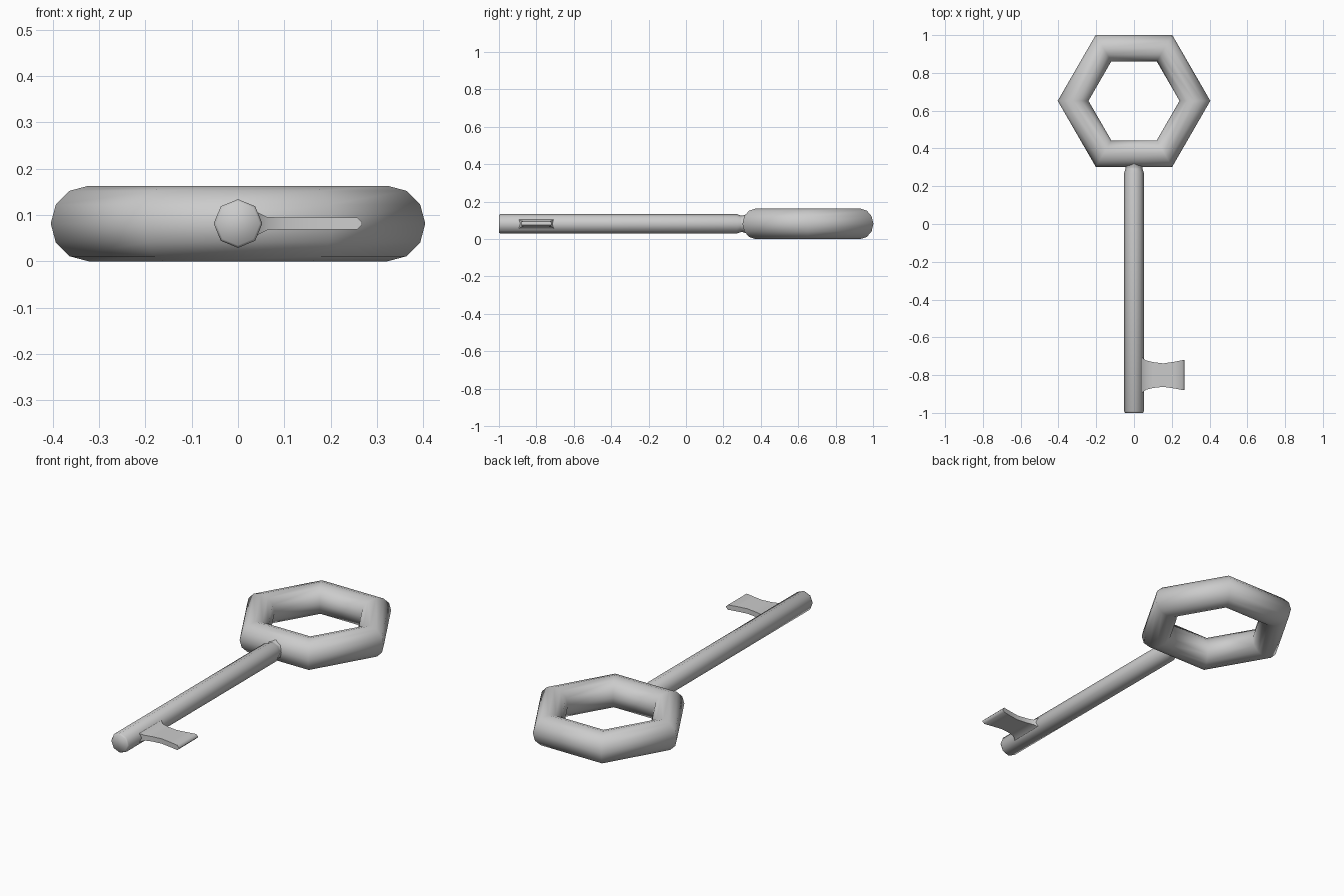
import bpy, bmesh
from math import sin, cos, tau, radians

if "Cube" in bpy.data.objects:
    bpy.data.objects.remove(bpy.data.objects["Cube"])

Z = 0.0815  # mid height of the key


def loft(name, rings, angle):
    """Skin a list of equal-length closed loops and cap both ends."""
    bm = bmesh.new()
    loops = [[bm.verts.new(p) for p in ring] for ring in rings]
    n = len(loops[0])
    for a, b in zip(loops, loops[1:]):
        for i in range(n):
            j = (i + 1) % n
            bm.faces.new((a[i], a[j], b[j], b[i]))
    bm.faces.new(loops[0])
    bm.faces.new(loops[-1])
    bmesh.ops.recalc_face_normals(bm, faces=bm.faces)
    mesh = bpy.data.meshes.new(name)
    bm.to_mesh(mesh)
    bm.free()
    obj = bpy.data.objects.new(name, mesh)
    bpy.context.collection.objects.link(obj)
    bpy.ops.object.select_all(action='DESELECT')
    obj.select_set(True)
    bpy.context.view_layer.objects.active = obj
    bpy.ops.object.shade_smooth_by_angle(angle=radians(angle))
    return obj


# Hexagonal handle ring
bpy.ops.mesh.primitive_torus_add(major_segments=6, minor_segments=12,
                                 major_radius=0.3225, minor_radius=0.0815,
                                 location=(0, 0.652, Z))
bpy.context.object.name = "handle_ring"
bpy.ops.object.shade_smooth()

# Eight-sided shaft with a softened tip and a slight neck at the ring
shaft = [(-1.0, 0.047), (-0.992, 0.0525), (0.27, 0.0525),
         (0.292, 0.045), (0.302, 0.044), (0.33, 0.054)]
loft("shaft", [[(r * cos(tau * i / 8), y, Z + r * sin(tau * i / 8))
                for i in range(8)] for y, r in shaft], 60)

# Waisted bit: x, lower y, upper y, half thickness
bit = [(0.035, -0.90, -0.70, 0.028), (0.047, -0.89, -0.711, 0.022),
       (0.063, -0.878, -0.722, 0.014), (0.10, -0.868, -0.731, 0.013),
       (0.155, -0.862, -0.738, 0.013), (0.21, -0.87, -0.73, 0.013),
       (0.257, -0.879, -0.721, 0.013), (0.267, -0.88, -0.72, 0.003)]
loft("bit", [[(x, y0, Z - h), (x, y1, Z - h), (x, y1, Z + h), (x, y0, Z + h)]
             for x, y0, y1, h in bit], 60)
